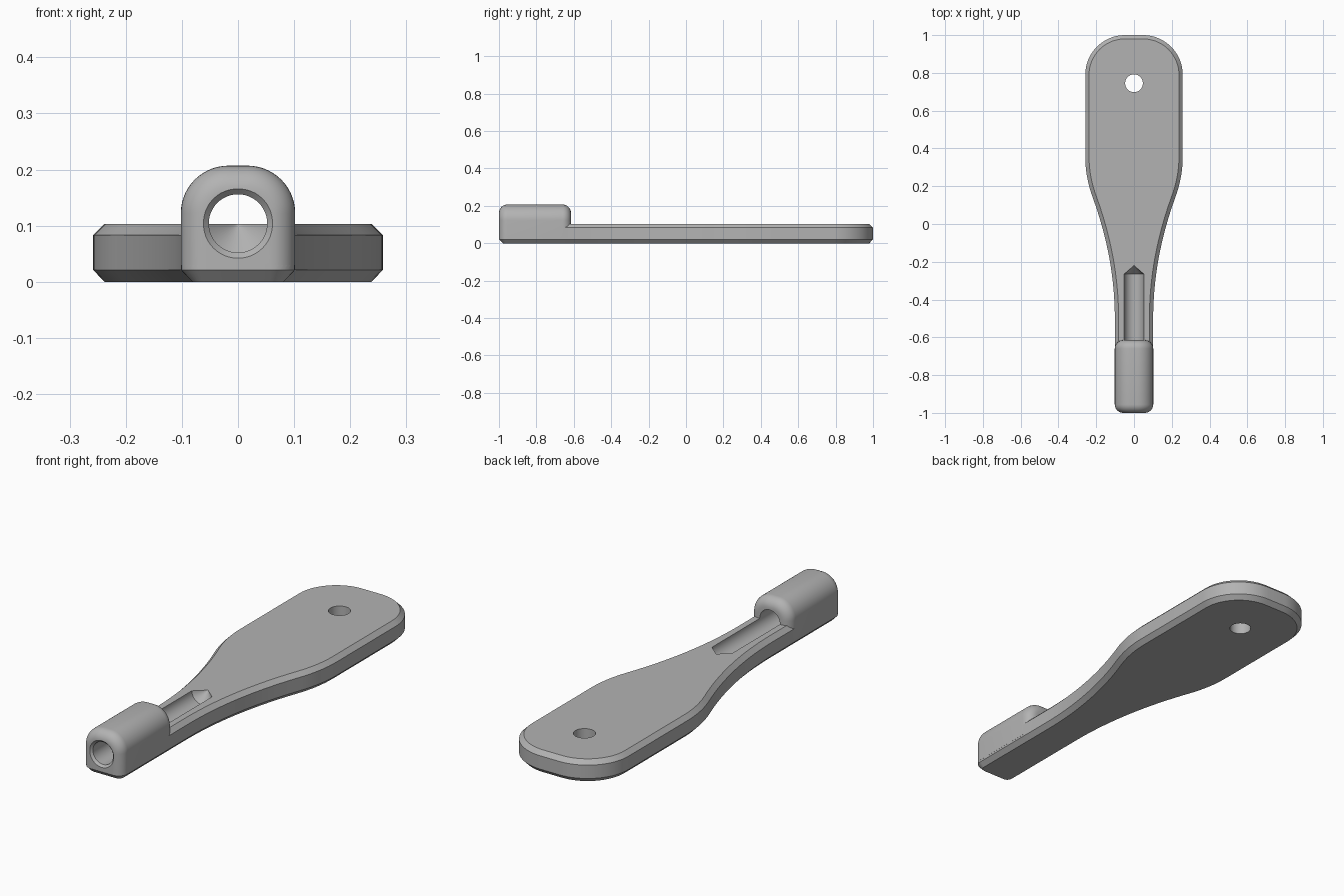
import bpy, bmesh, math
from mathutils import Vector

if "Cube" in bpy.data.objects:
    bpy.data.objects.remove(bpy.data.objects["Cube"])

grey = bpy.data.materials.new("plain_grey")
grey.diffuse_color = (0.45, 0.45, 0.45, 1)
grey.use_nodes = True
grey.node_tree.nodes["Principled BSDF"].inputs["Base Color"].default_value = grey.diffuse_color


def loft(name, rings):
    """Closed solid through a list of equal-length point rings."""
    bm = bmesh.new()
    rows = [[bm.verts.new(p) for p in r] for r in rings]
    n = len(rows[0])
    for a, b in zip(rows, rows[1:]):
        for i in range(n):
            j = (i + 1) % n
            bm.faces.new((a[i], a[j], b[j], b[i]))
    bm.faces.new(rows[0])
    bm.faces.new(rows[-1])
    bmesh.ops.recalc_face_normals(bm, faces=bm.faces)
    mesh = bpy.data.meshes.new(name)
    bm.to_mesh(mesh)
    bm.free()
    mesh.materials.append(grey)
    obj = bpy.data.objects.new(name, mesh)
    bpy.context.collection.objects.link(obj)
    return obj


def arc(cx, cy, r, a0, a1, n):
    return [(cx + r * math.cos(math.radians(a0 + (a1 - a0) * i / n)),
             cy + r * math.sin(math.radians(a0 + (a1 - a0) * i / n))) for i in range(n + 1)]


def boolean(target, tool, operation):
    tool.hide_render = True
    bpy.context.view_layer.objects.active = target
    mod = target.modifiers.new(operation, 'BOOLEAN')
    mod.operation, mod.solver, mod.object = operation, 'EXACT', tool
    bpy.ops.object.modifier_apply(modifier=mod.name)
    bpy.data.objects.remove(tool)


# Plate outline, right half from the neck end to the broad end
NECK, WIDE, FIL = 0.1015, 0.258, 0.045
half = arc(NECK - FIL, -0.9995 + FIL, FIL, -90, 0, 8)
R, y1 = 1.75, 0.14
for i in range(17):                                   # hollow flare
    y = -0.5 + (y1 + 0.5) * i / 16
    half.append((NECK + (y + 0.5) ** 2 / (2 * R), y))
x1, slope = half[-1][0], (y1 + 0.5) / R
y2 = y1 + 2 * (WIDE - x1) / slope
for i in range(1, 9):                                 # rounded shoulder
    t = i / 8
    half.append((WIDE - (WIDE - x1) * (1 - t) ** 2, y1 + (y2 - y1) * t))
half += arc(WIDE - 0.21, 0.79, 0.21, 0, 90, 16)       # broad end corner
outline = [Vector(p) for p in half + [(-x, y) for x, y in reversed(half)]]


def inset(points, d):
    out = []
    for i, p in enumerate(points):
        a = (p - points[i - 1]).normalized()
        b = (points[(i + 1) % len(points)] - p).normalized()
        n = Vector((-a.y - b.y, a.x + b.x)).normalized()
        out.append(p + n * d / max(0.3, n.dot(Vector((-a.y, a.x)))))
    return out


handle = loft("handle", [[(p.x, p.y, z) for p in inset(outline, d)]
                         for z, d in ((0, 0.02), (0.021, 0), (0.083, 0), (0.103, 0.02))])


# Arched socket block with rounded ends
def arch(off):
    side = arc(0.017, 0.122, 0.085 - off, 0, 90, 14)
    right = [(0.102 - off, 0.03)] + side
    return right + [(-x, z) for x, z in reversed(right)]


sweep = [(FIL * (1 - math.sin(t)), FIL * (1 - math.cos(t)))
         for t in (math.pi / 2 * i / 8 for i in range(9))]
# sweep runs from the end face (largest inset) to the full section
ends = [(-1 + b, a) for b, a in ((FIL * (1 - math.cos(math.pi / 2 * i / 8)),
                                  FIL * (1 - math.sin(math.pi / 2 * i / 8))) for i in range(9))]
ends += [(-0.615 - (y + 1), off) for y, off in reversed(ends)]
socket = loft("socket", [[(x, y, z) for x, z in arch(off)] for y, off in ends])
boolean(handle, socket, 'UNION')

# Bore with countersunk mouth and drill-point tip
profile = [(-1.01, 0.072), (-0.99, 0.052), (-0.265, 0.052), (-0.22, 0.0005)]
bore = loft("bore_cutter", [[(x, y, z) for x, z in arc(0, 0.104, r, 0, 352.5, 47)]
                            for y, r in profile])
boolean(handle, bore, 'DIFFERENCE')

# Hanging hole
hole = loft("hole_cutter", [[(x, y, z) for x, y in arc(0, 0.745, 0.047, 0, 352.5, 47)]
                            for z in (-0.1, 0.3)])
boolean(handle, hole, 'DIFFERENCE')

bpy.ops.object.select_all(action='DESELECT')
handle.select_set(True)
bpy.context.view_layer.objects.active = handle
bpy.ops.object.shade_smooth_by_angle(angle=math.radians(28))
